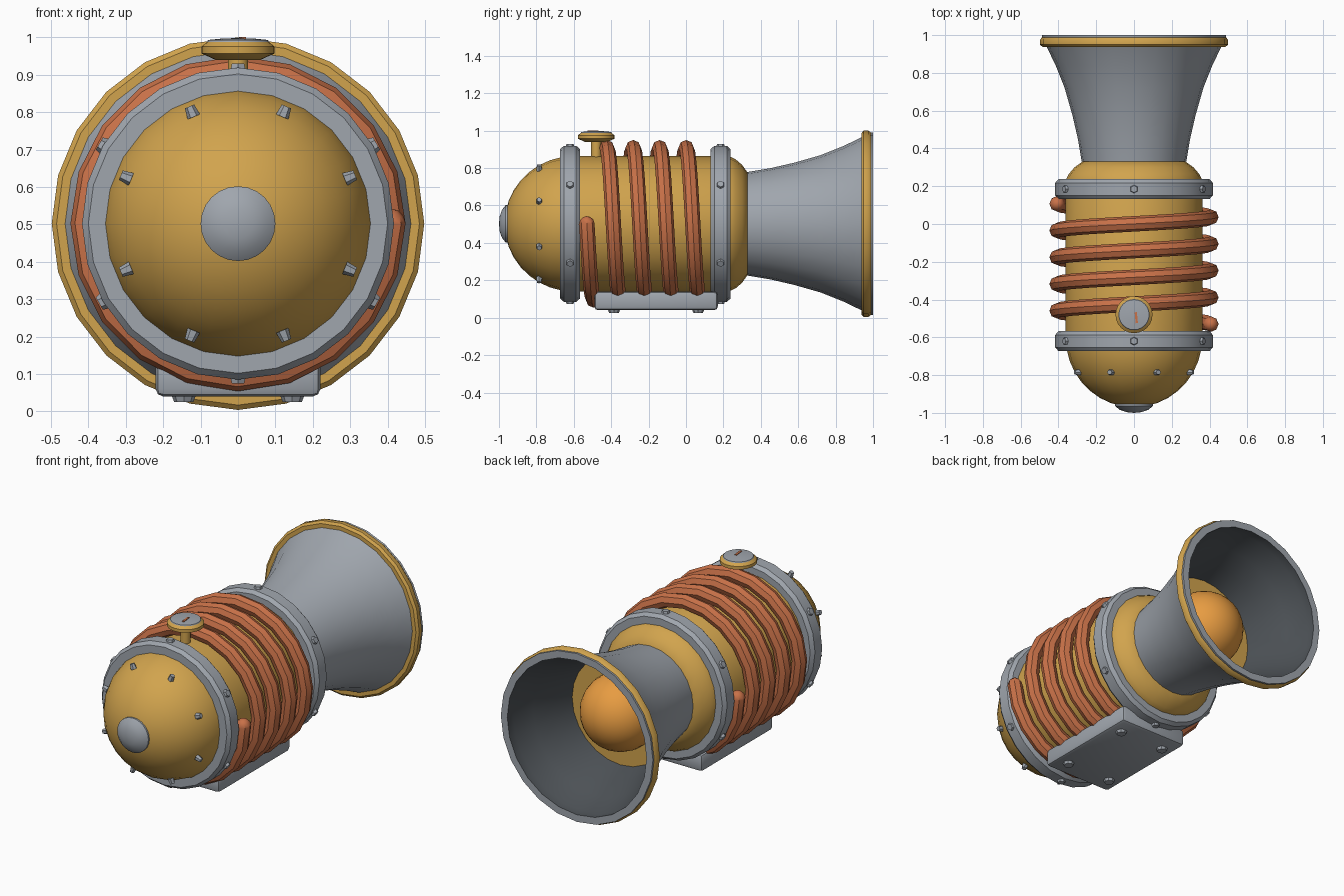
import bpy, bmesh, math
from mathutils import Vector, Matrix

if "Cube" in bpy.data.objects:
    bpy.data.objects.remove(bpy.data.objects["Cube"])

CZ = 0.502      # height of the long axis
SIDES = 24


def material(name, rgb):
    m = bpy.data.materials.new(name)
    m.diffuse_color = (*rgb, 1)
    m.use_nodes = True
    m.node_tree.nodes["Principled BSDF"].inputs["Base Color"].default_value = m.diffuse_color
    return m


BRASS = material("brass", (0.64, 0.37, 0.075))
STEEL = material("steel", (0.35, 0.38, 0.42))
COPPER = material("copper", (0.58, 0.165, 0.065))
DARK = material("dark_steel", (0.075, 0.085, 0.095))
AMBER = material("amber", (0.82, 0.34, 0.055))


def finish(name, bm, *mats):
    bmesh.ops.remove_doubles(bm, verts=bm.verts, dist=1e-5)
    bmesh.ops.recalc_face_normals(bm, faces=bm.faces)
    mesh = bpy.data.meshes.new(name)
    bm.to_mesh(mesh)
    bm.free()
    for m in mats:
        mesh.materials.append(m)
    ob = bpy.data.objects.new(name, mesh)
    bpy.context.collection.objects.link(ob)
    bpy.ops.object.select_all(action='DESELECT')
    bpy.context.view_layer.objects.active = ob
    ob.select_set(True)
    bpy.ops.object.shade_smooth_by_angle(angle=math.radians(40))
    return ob


def skin(bm, rings, closed=False):
    """Join equal rings of points with quads."""
    rows = [[bm.verts.new(p) for p in ring] for ring in rings]
    pairs = list(zip(rows, rows[1:])) + ([(rows[-1], rows[0])] if closed else [])
    n = len(rows[0])
    for a, b in pairs:
        for i in range(n):
            j = (i + 1) % n
            bm.faces.new((a[i], a[j], b[j], b[i]))


def lathe(name, profile, *mats, closed=False, upright=None, rule=None):
    """Spin (radius, position) pairs round the long axis, or round z at a given (x, y)."""
    rings = []
    for r, p in profile:
        ring = []
        for i in range(SIDES):
            a = math.tau * i / SIDES
            u, v = r * math.cos(a), r * math.sin(a)
            ring.append((upright[0] + u, upright[1] + v, p) if upright else (u, p, CZ + v))
        rings.append(ring)
    bm = bmesh.new()
    skin(bm, rings, closed)
    bmesh.ops.remove_doubles(bm, verts=bm.verts, dist=1e-5)
    bmesh.ops.recalc_face_normals(bm, faces=bm.faces)
    if rule:
        for f in bm.faces:
            f.material_index = rule(f)
    return finish(name, bm, *mats)


def studs(name, places, r, h, sides=6):
    """Small tapered bolt heads at (position, direction)."""
    bm = bmesh.new()
    for pos, d in places:
        rot = Vector(d).to_track_quat('Z', 'Y').to_matrix().to_4x4()
        bmesh.ops.create_cone(bm, cap_ends=True, segments=sides, radius1=r, radius2=r * 0.75,
                              depth=h, matrix=Matrix.Translation(pos) @ rot)
    return finish(name, bm, STEEL)


def around(n, offset, r, y):
    out = []
    for i in range(n):
        a = math.radians(offset) + math.tau * i / n
        d = Vector((math.cos(a), 0, math.sin(a)))
        out.append((d * r + Vector((0, y, CZ)), d))
    return out


# Brass body: rounded nose, straight barrel, tapered shoulder
nose = [(0.362 * math.sin(math.radians(t)), -0.6 - 0.37 * math.cos(math.radians(t)))
        for t in range(0, 91, 10)]
lathe("body", nose + [(0.362, 0.23), (0.345, 0.265), (0.315, 0.30), (0.27, 0.332), (0, 0.332)], BRASS)
lathe("nose_cap", [(0, -1.0), (0.04, -0.996), (0.075, -0.984), (0.1, -0.964), (0.1, -0.94), (0, -0.94)], STEEL)
studs("nose_rivets", around(8, 22.5, 0.324, -0.785), 0.018, 0.03)

# Steel bands with bolts
for label, y in (("front", -0.62), ("rear", 0.185)):
    w, c = 0.053, 0.02
    lathe(label + "_band", [(0.345, y - w), (0.40, y - w), (0.417, y - w + c), (0.417, y + w - c),
                            (0.40, y + w), (0.345, y + w)], STEEL, closed=True)
    studs(label + "_band_bolts", around(6, 30, 0.417, y), 0.025, 0.022)


# Flared horn: steel outside and lip, dark inside
def inner_wall(f):
    c = f.calc_center_median()
    return 1 if f.normal.dot(Vector((c.x, 0, c.z - CZ)).normalized()) < -0.5 else 0


flare = [(0.277, 0.33), (0.297, 0.45), (0.327, 0.58), (0.367, 0.72), (0.415, 0.84), (0.468, 0.95)]
lathe("horn", flare + [(0.488, 0.985), (0.488, 1.0), (0.447, 1.0)]
      + [(r - 0.022, y) for r, y in reversed(flare)], STEEL, DARK, closed=True, rule=inner_wall)
lathe("horn_rim", [(0.455, 0.938), (0.485, 0.938), (0.498, 0.95), (0.498, 0.975),
                   (0.488, 0.988), (0.455, 0.988)], BRASS, closed=True)
lathe("horn_back_plate", [(0, 0.57), (0.318, 0.57), (0.324, 0.60), (0, 0.60)], BRASS)
lathe("horn_core", [(0.215 * math.sin(math.radians(t)), 0.6 + 0.215 * math.cos(math.radians(t)))
                    for t in range(0, 91, 10)] + [(0, 0.6)], AMBER)

# Copper coil of four and a half turns with rounded ends
R, TUBE, TURNS, STEPS, Y0, Y1 = 0.407, 0.041, 4.5, 20, -0.53, 0.107
total = int(TURNS * STEPS)
caps = [(math.sin(math.radians(t)), math.cos(math.radians(t))) for t in (90, 60, 30)]
sections = [(0, -s, k) for s, k in caps]
sections += [(i, 0, 1) for i in range(total + 1)]
sections += [(total, s, k) for s, k in reversed(caps)]
rings = []
for i, push, k in sections:
    a = -math.tau * i / STEPS
    radial = Vector((math.cos(a), 0, math.sin(a)))
    tangent = Vector((math.sin(a), (Y1 - Y0) / (TURNS * math.tau * R), -math.cos(a))).normalized()
    side = radial.cross(tangent)
    mid = Vector((0, Y0 + (Y1 - Y0) * i / total, CZ)) + radial * R + tangent * push * TUBE
    rings.append([mid + TUBE * k * (radial * math.cos(b) + side * math.sin(b))
                  for b in (math.tau * j / 8 for j in range(8))])
coil = bmesh.new()
skin(coil, rings)
finish("coil", coil, COPPER)

# Mounting plate under the body
bm = bmesh.new()
bmesh.ops.create_cube(bm, size=1, matrix=Matrix.Translation((0, -0.16, 0.09))
                      @ Matrix.Diagonal((0.44, 0.66, 0.10, 1)))
bmesh.ops.bevel(bm, geom=bm.edges[:], offset=0.02, segments=2, profile=0.5, affect='EDGES')
finish("mounting_plate", bm, STEEL)
studs("mounting_bolts", [(Vector((x, y, 0.036)), (0, 0, -1)) for x in (-0.145, 0.145)
                         for y in (-0.385, 0.065)], 0.034, 0.022, 8)

# Gauge on a stem
G = (0, -0.48)
lathe("gauge_stem", [(0, 0.84), (0.027, 0.84), (0.027, 0.95), (0, 0.95)], BRASS, upright=G)
lathe("gauge_body", [(0, 0.94), (0.06, 0.94), (0.098, 0.957), (0.098, 0.975), (0.08, 0.99), (0, 0.99)],
      BRASS, upright=G)
lathe("gauge_face", [(0, 0.985), (0.084, 0.985), (0.08, 0.993), (0.04, 0.997), (0, 0.998)], STEEL, upright=G)
bm = bmesh.new()
bmesh.ops.create_cube(bm, size=1, matrix=Matrix.Translation((0.012, -0.496, 0.997))
                      @ Matrix.Rotation(math.radians(6), 4, 'Z') @ Matrix.Diagonal((0.012, 0.058, 0.008, 1)))
finish("gauge_needle", bm, COPPER)
